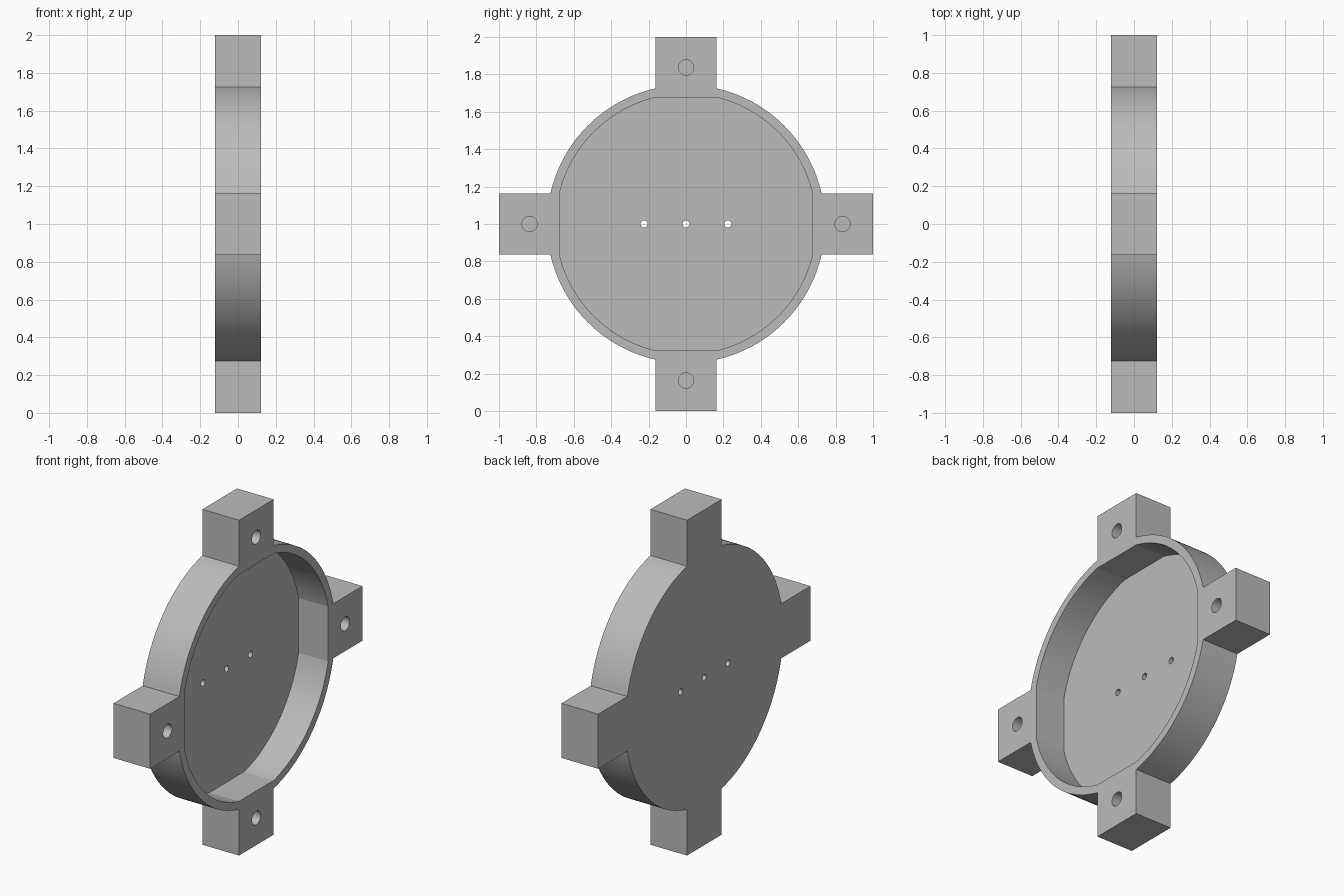
import bpy
import bmesh
from math import asin, cos, sin, pi, radians

HALF = 0.121         # half the thickness along x
FLOOR = -0.074       # inner face of the floor
TAB = 0.163          # half the tab width
OUTER, INNER = 0.743, 0.696
CENTRE = 1.0

cube = bpy.data.objects.get("Cube")
if cube:
    bpy.data.objects.remove(cube, do_unlink=True)

grey = bpy.data.materials.new("plain grey")
grey.use_nodes = True
colour = (0.5, 0.5, 0.5, 1)
grey.diffuse_color = colour
grey.node_tree.nodes["Principled BSDF"].inputs["Base Color"].default_value = colour


def outline(radius, reach=None, steps=32):
    """Four arcs joined by flats, or by square tabs that stick out to reach."""
    start = asin(TAB / radius)
    points = []
    for quarter in range(4):
        turn = quarter * pi / 2
        c, s = cos(turn), sin(turn)
        if reach:
            points += [(c * reach - s * w, s * reach + c * w) for w in (-TAB, TAB)]
        for i in range(steps + 1):
            a = turn + start + (pi / 2 - 2 * start) * i / steps
            points.append((radius * cos(a), radius * sin(a)))
    return points


def circle(y, z, radius, sides=48):
    return [(y + radius * cos(2 * pi * i / sides), z + radius * sin(2 * pi * i / sides))
            for i in range(sides)]


def prism(name, points, x0, x1):
    """Extrude a y-z profile along x."""
    bm = bmesh.new()
    face = bm.faces.new([bm.verts.new((x0, y, z + CENTRE)) for y, z in points])
    moved = bmesh.ops.extrude_face_region(bm, geom=[face])["geom"]
    bmesh.ops.translate(bm, vec=(x1 - x0, 0, 0),
                        verts=[v for v in moved if isinstance(v, bmesh.types.BMVert)])
    bmesh.ops.recalc_face_normals(bm, faces=bm.faces)
    mesh = bpy.data.meshes.new(name)
    bm.to_mesh(mesh)
    bm.free()
    mesh.materials.append(grey)
    obj = bpy.data.objects.new(name, mesh)
    bpy.context.collection.objects.link(obj)
    return obj


# Round body with four tabs
body = prism("round_housing", outline(OUTER, reach=1.0), -HALF, HALF)

# Open cavity, small holes through the floor, blind screw holes in the tabs
cutters = [prism("cavity_cutter", outline(INNER), FLOOR, HALF + 0.1)]
for y in (-0.224, 0, 0.224):
    cutters.append(prism("floor_hole_cutter", circle(y, 0, 0.019), -HALF - 0.1, 0))
for k in range(4):
    y, z = 0.837 * cos(k * pi / 2), 0.837 * sin(k * pi / 2)
    cutters.append(prism("screw_hole_cutter", circle(y, z, 0.041), FLOOR, HALF + 0.1))

bpy.ops.object.select_all(action="DESELECT")
bpy.context.view_layer.objects.active = body
body.select_set(True)
for cutter in cutters:
    cutter.hide_render = True
    mod = body.modifiers.new("cut", "BOOLEAN")
    mod.operation = "DIFFERENCE"
    mod.solver = "EXACT"
    mod.object = cutter
    bpy.ops.object.modifier_apply(modifier=mod.name)
    bpy.data.objects.remove(cutter, do_unlink=True)

# Smooth arcs, sharp corners
bpy.ops.object.shade_smooth_by_angle(angle=radians(10))
